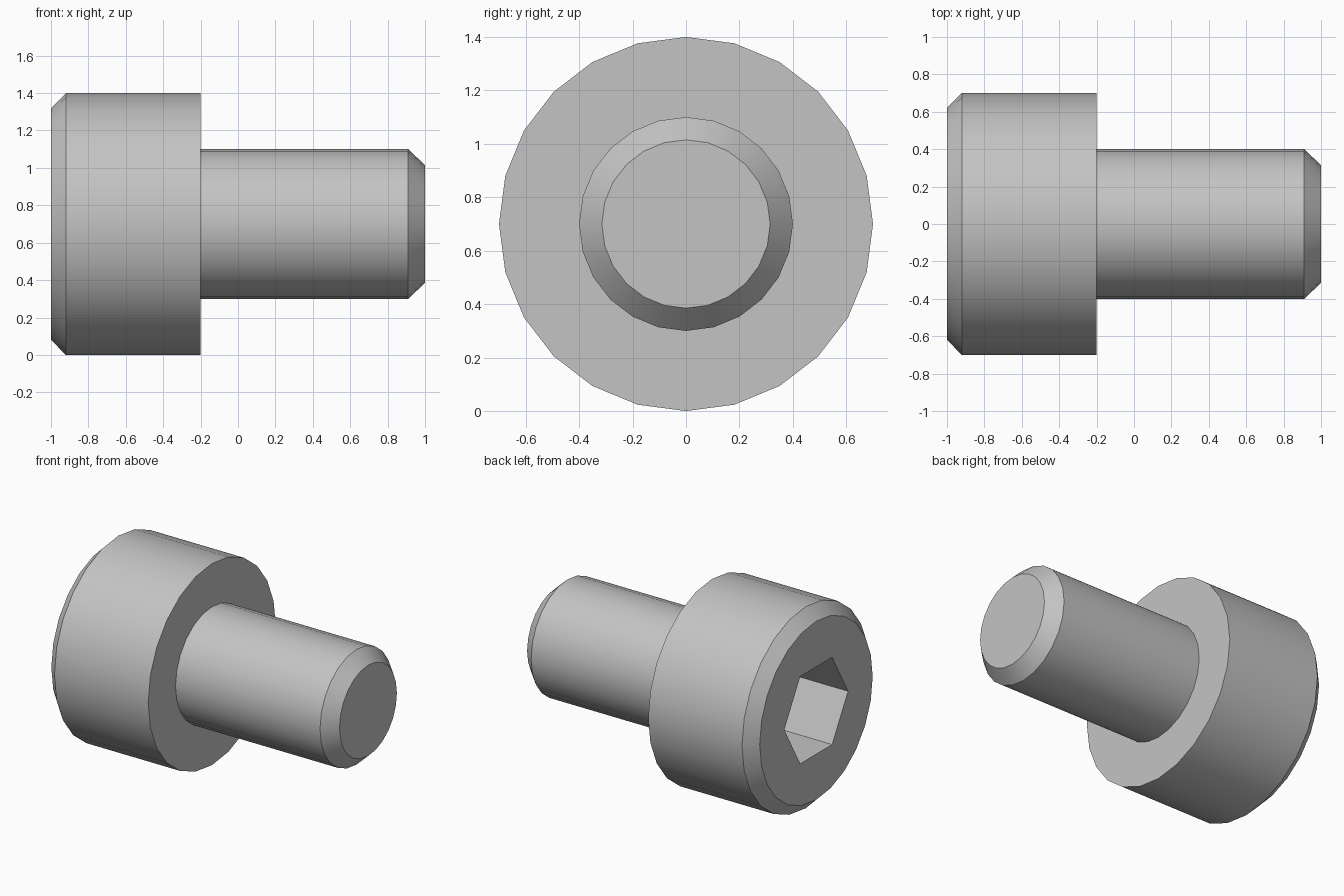
import bpy
import bmesh
import math

AXIS_Z = 0.7  # height of the bolt axis

cube = bpy.data.objects.get("Cube")
if cube:
    bpy.data.objects.remove(cube, do_unlink=True)

steel = bpy.data.materials.new("steel grey")
steel.use_nodes = True
colour = (0.55, 0.55, 0.55, 1)
steel.diffuse_color = colour
steel.node_tree.nodes["Principled BSDF"].inputs["Base Color"].default_value = colour


def ring(bm, x, radius, sides, start=0.0):
    """Polygon of vertices around the x axis."""
    angles = [start + math.tau * i / sides for i in range(sides)]
    return [bm.verts.new((x, radius * math.cos(a), radius * math.sin(a))) for a in angles]


def skin(bm, rings):
    """Join successive rings with quads."""
    for a, b in zip(rings, rings[1:]):
        for i in range(len(a)):
            j = (i + 1) % len(a)
            bm.faces.new((a[i], a[j], b[j], b[i]))


def loop_edges(bm, verts):
    return [bm.edges.get((verts[i - 1], verts[i])) for i in range(len(verts))]


def finish(bm, name):
    bmesh.ops.recalc_face_normals(bm, faces=bm.faces)
    mesh = bpy.data.meshes.new(name)
    bm.to_mesh(mesh)
    bm.free()
    mesh.materials.append(steel)
    obj = bpy.data.objects.new(name, mesh)
    obj.location.z = AXIS_Z
    bpy.context.collection.objects.link(obj)
    bpy.ops.object.select_all(action="DESELECT")
    obj.select_set(True)
    bpy.context.view_layer.objects.active = obj
    bpy.ops.object.shade_smooth_by_angle(angle=math.radians(30))
    return obj


# Head: chamfered cylinder with a hexagonal socket in its outer face
bm = bmesh.new()
outer = [ring(bm, x, r, 24) for x, r in ((-1, 0.62), (-0.92, 0.7), (-0.2, 0.7))]
skin(bm, outer)
bm.faces.new(outer[-1])
socket = [ring(bm, x, 0.35, 6) for x in (-1, -0.6)]
skin(bm, socket)
bm.faces.new(socket[-1])
bmesh.ops.triangle_fill(
    bm, use_beauty=True, normal=(-1, 0, 0),
    edges=loop_edges(bm, outer[0]) + loop_edges(bm, socket[0]))
finish(bm, "socket_head")

# Shank: plain cylinder with a chamfered tip
bm = bmesh.new()
shank = [ring(bm, x, r, 24) for x, r in ((-0.2, 0.4), (0.91, 0.4), (1, 0.315))]
skin(bm, shank)
bm.faces.new(shank[-1])
finish(bm, "shank")
